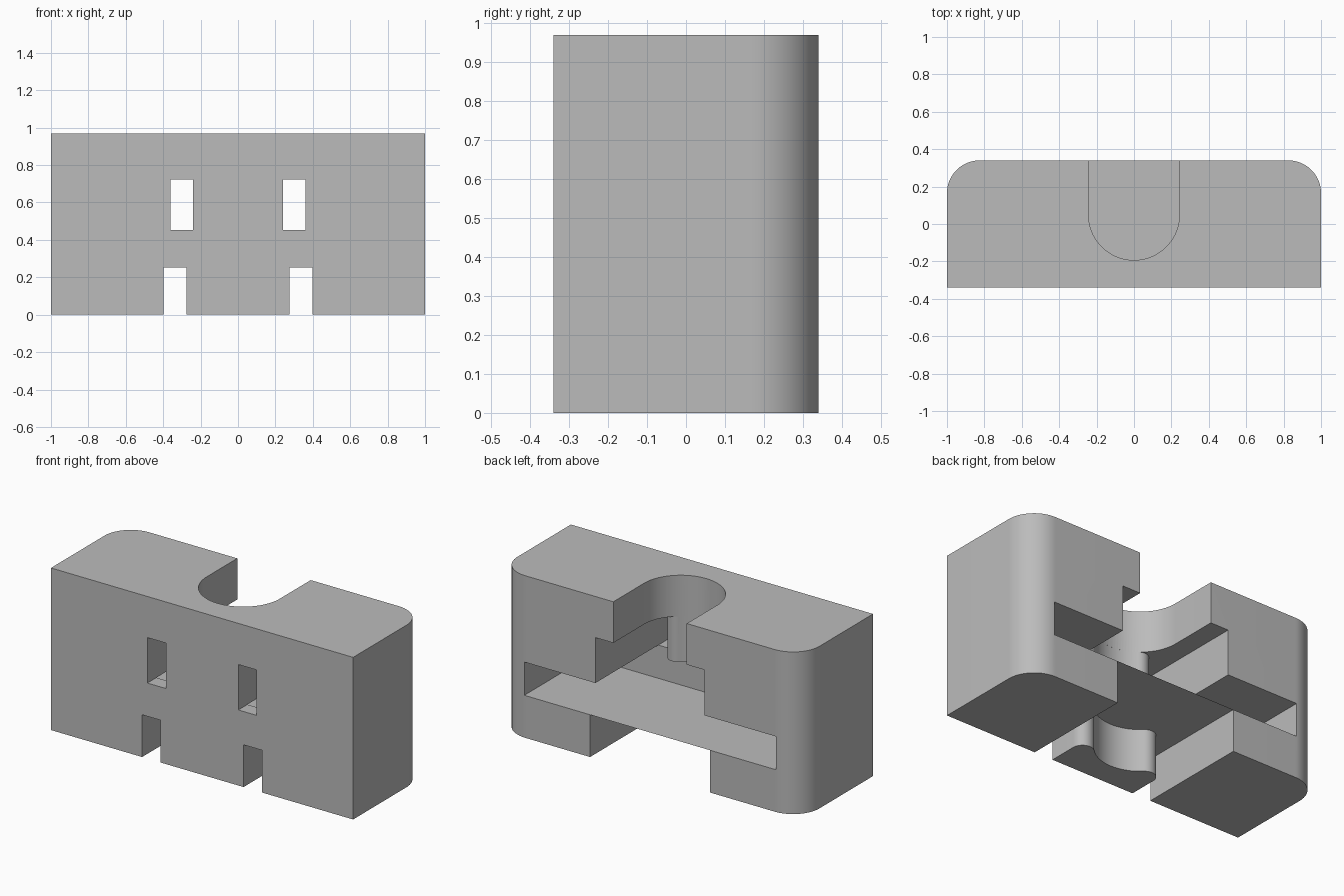
import bpy
import bmesh
from math import sin, cos, pi, sqrt, atan2

old = bpy.data.objects.get("Cube")
if old:
    bpy.data.objects.remove(old, do_unlink=True)

# Main sizes
HALF_W, HALF_D, HEIGHT = 1.0, 0.34, 0.97
CORNER = 0.175                      # rounded rear corners
U_R, U_Y = 0.243, 0.05              # rear channel radius and centre
SHELF_LOW, SHELF_HIGH, SLOT_TOP = 0.253, 0.452, 0.724
FAR = 0.6                           # how far cutters reach past the block

grey = bpy.data.materials.new("plain_grey")
grey.use_nodes = True
GREY = (0.5, 0.5, 0.5, 1)
grey.diffuse_color = GREY
grey.node_tree.nodes["Principled BSDF"].inputs["Base Color"].default_value = GREY


def arc(cx, cy, r, start, end, steps):
    """Points along a circular arc, angles in radians."""
    angles = [start + (end - start) * i / steps for i in range(steps + 1)]
    return [(cx + r * cos(a), cy + r * sin(a)) for a in angles]


def mirrored(half):
    """Close a right-hand half outline with its mirror image."""
    return half + [(-x, y) for x, y in reversed(half) if abs(x) > 1e-6]


def prism(name, outline, z0, z1):
    """Extrude a plan outline between two heights."""
    bm = bmesh.new()
    face = bm.faces.new([bm.verts.new((x, y, z0)) for x, y in outline])
    ext = bmesh.ops.extrude_face_region(bm, geom=[face])
    top = [v for v in ext["geom"] if isinstance(v, bmesh.types.BMVert)]
    bmesh.ops.translate(bm, verts=top, vec=(0, 0, z1 - z0))
    bmesh.ops.recalc_face_normals(bm, faces=bm.faces)
    mesh = bpy.data.meshes.new(name)
    bm.to_mesh(mesh)
    bm.free()
    mesh.materials.append(grey)
    obj = bpy.data.objects.new(name, mesh)
    bpy.context.collection.objects.link(obj)
    return obj


def slot_outline(inner, outer, r):
    """Two through slots joined to the channel, with rounded tips between."""
    cx = inner - r
    cy = U_Y - sqrt((U_R + r) ** 2 - cx ** 2)
    touch = atan2(U_Y - cy, -cx)    # tip centre towards channel centre
    half = [(outer, FAR), (outer, -FAR), (inner, -FAR)]
    half += arc(cx, cy, r, 0, touch, 14)
    half += arc(0, U_Y, U_R, touch - pi, -pi / 2, 14)[1:]
    return mirrored(half)


# Block with rounded rear corners
block = prism("block", mirrored(
    [(HALF_W, -HALF_D)]
    + arc(HALF_W - CORNER, HALF_D - CORNER, CORNER, 0, pi / 2, 20)),
    0, HEIGHT)

# Cutters: top channel, upper slots, wide rear pocket, lower slots
channel = mirrored([(U_R, FAR)] + arc(0, U_Y, U_R, 0, -pi / 2, 24))
pocket = mirrored([(0.832, FAR), (0.832, -0.255)])
cutters = [
    prism("channel_cutter", channel, SLOT_TOP, HEIGHT + FAR),
    prism("upper_slot_cutter", slot_outline(0.24, 0.362, 0.055),
          SHELF_HIGH, SLOT_TOP),
    prism("pocket_cutter", pocket, SHELF_LOW, SHELF_HIGH),
    prism("lower_slot_cutter", slot_outline(0.275, 0.397, 0.062),
          -FAR, SHELF_LOW),
]

bpy.ops.object.select_all(action="DESELECT")
block.select_set(True)
bpy.context.view_layer.objects.active = block
for cutter in cutters:
    cutter.hide_render = True
    mod = block.modifiers.new(cutter.name, "BOOLEAN")
    mod.operation = "DIFFERENCE"
    mod.solver = "EXACT"
    mod.object = cutter
    bpy.ops.object.modifier_apply(modifier=mod.name)
for cutter in cutters:
    bpy.data.objects.remove(cutter, do_unlink=True)

bpy.ops.object.shade_smooth_by_angle(angle=pi / 6)
